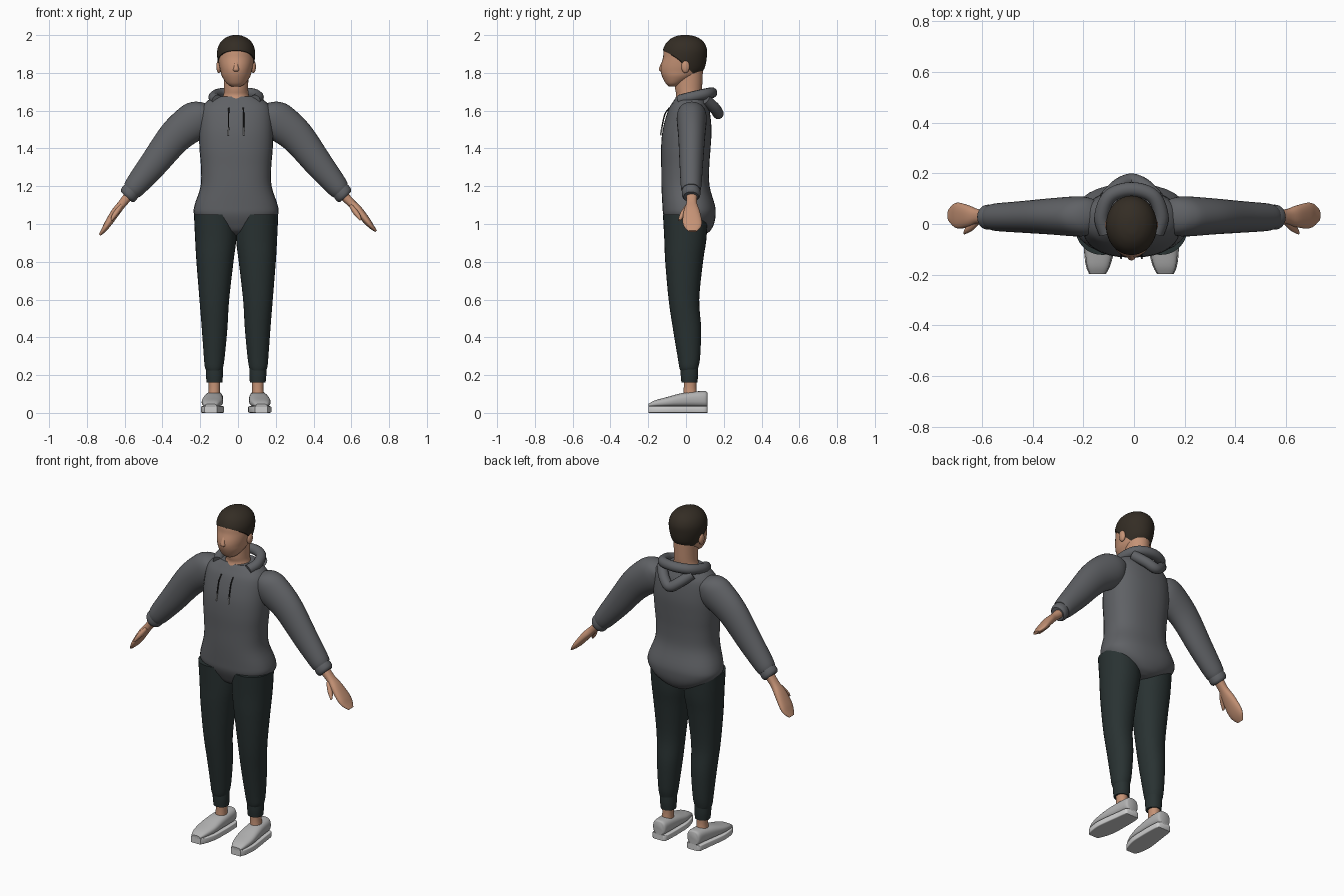
import bpy, bmesh, math
from mathutils import Vector

old = bpy.data.objects.get("Cube")
if old:
    bpy.data.objects.remove(old)

MID = -0.01  # the body's middle line
X, Y, Z = Vector((1, 0, 0)), Vector((0, 1, 0)), Vector((0, 0, 1))
made = []


def material(name, r, g, b):
    m = bpy.data.materials.new(name)
    m.use_nodes = True
    m.diffuse_color = (r, g, b, 1)
    m.node_tree.nodes["Principled BSDF"].inputs["Base Color"].default_value = (r, g, b, 1)
    return m


GREY = material("hoodie grey", 0.115, 0.12, 0.13)
GREEN = material("dark green cloth", 0.022, 0.032, 0.032)
SKIN = material("skin", 0.56, 0.29, 0.18)
HAIR = material("dark brown hair", 0.034, 0.026, 0.018)
SHOE = material("shoe grey", 0.45, 0.45, 0.45)
SOLE = material("sole white", 0.62, 0.62, 0.62)
CORD = material("cord black", 0.02, 0.02, 0.02)
TIP = material("cord tip silver", 0.5, 0.5, 0.5)


def smooth(rows, steps=4):
    """Catmull-Rom refinement of a list of equal-length tuples."""
    out = []
    for i in range(len(rows) - 1):
        a, b, c, d = (rows[max(0, min(len(rows) - 1, i + k))] for k in (-1, 0, 1, 2))
        for s in range(steps):
            t = s / steps
            out.append(tuple(q + 0.5 * t * (r - p + t * (2 * p - 5 * q + 4 * r - w
                       + t * (3 * (q - r) + w - p))) for p, q, r, w in zip(a, b, c, d)))
    return out + [tuple(rows[-1])]


def skin_rings(name, rings, mat):
    """Join closed rings of points into one capped surface."""
    bm = bmesh.new()
    loops = [[bm.verts.new(p) for p in ring] for ring in rings]
    n = len(loops[0])
    for a, b in zip(loops, loops[1:]):
        for j in range(n):
            bm.faces.new((a[j], a[(j + 1) % n], b[(j + 1) % n], b[j]))
    bm.faces.new(loops[0])
    bm.faces.new(loops[-1])
    bmesh.ops.recalc_face_normals(bm, faces=bm.faces)
    mesh = bpy.data.meshes.new(name)
    bm.to_mesh(mesh)
    bm.free()
    mesh.materials.append(mat)
    obj = bpy.data.objects.new(name, mesh)
    bpy.context.collection.objects.link(obj)
    made.append(obj)
    return obj


def ring(c, u, v, ru, rv, power=2.0, n=32):
    def se(w):
        return math.copysign(abs(w) ** (2 / power), w)
    turn = [2 * math.pi * k / n for k in range(n)]
    return [Vector(c) + u * ru * se(math.cos(t)) + v * rv * se(math.sin(t)) for t in turn]


def loft(name, rows, mat, u, v, power=2.0, steps=4):
    """Rows are x, y, z, radius along u, radius along v."""
    rows = smooth(rows, steps) if steps > 1 else rows
    return skin_rings(name, [ring(r[:3], u, v, r[3], r[4], power) for r in rows], mat)


def upright(rows, x=MID):
    """Rows of z, half width, front y, back y become loft rows."""
    return [(x, (f + b) / 2, z, w, (b - f) / 2) for z, w, f, b in rows]


def tube(name, pts, radius, mat):
    cu = bpy.data.curves.new(name, "CURVE")
    cu.dimensions = "3D"
    cu.bevel_depth, cu.bevel_resolution, cu.use_fill_caps = radius, 4, True
    sp = cu.splines.new("POLY")
    pts = smooth(pts, 6)
    sp.points.add(len(pts) - 1)
    for p, q in zip(sp.points, pts):
        p.co = (*q, 1)
    cu.materials.append(mat)
    obj = bpy.data.objects.new(name, cu)
    bpy.context.collection.objects.link(obj)


def ball(name, loc, size, mat):
    x, y, z = loc
    rows = [(x, y, z - size[2] * math.cos(a), size[0] * math.sin(a), size[1] * math.sin(a))
            for a in (0.05 + k * 3.04 / 12 for k in range(13))]
    loft(name, rows, mat, X, Y, steps=1)


# Hoodie body with a rounded seat
loft("hoodie_body", upright([
    (0.94, 0.03, -0.03, 0.09), (0.96, 0.10, -0.075, 0.125), (1.0, 0.18, -0.10, 0.148),
    (1.05, 0.222, -0.12, 0.157), (1.1, 0.22, -0.125, 0.153), (1.2, 0.188, -0.13, 0.125),
    (1.3, 0.186, -0.131, 0.123), (1.4, 0.194, -0.132, 0.13), (1.5, 0.196, -0.123, 0.135),
    (1.6, 0.188, -0.095, 0.125), (1.645, 0.16, -0.07, 0.11), (1.675, 0.115, -0.05, 0.10)]),
    GREY, X, Y, power=2.4)

# Hood: collar roll and hanging point
def arch(half):
    """Mirror a half path about the middle line; its last point is the middle."""
    left = [(MID + x, y, z) for x, y, z in half]
    return left + [(MID - x, y, z) for x, y, z in reversed(half[:-1])]


tube("hood_collar", arch([(0.10, -0.035, 1.655), (0.118, 0.03, 1.672), (0.085, 0.11, 1.69),
                          (0, 0.137, 1.695)]), 0.029, GREY)
tube("hood_point", arch([(0.10, 0.10, 1.66), (0.05, 0.15, 1.615), (0, 0.17, 1.585)]), 0.03, GREY)

# Neck and head
loft("neck", upright([(1.64, 0.085, -0.07, 0.09), (1.68, 0.068, -0.052, 0.082),
                      (1.72, 0.064, -0.058, 0.085), (1.82, 0.066, -0.06, 0.09)]), SKIN, X, Y)
HEAD = smooth([
    (1.728, 0.025, -0.09, -0.045), (1.745, 0.05, -0.108, -0.01), (1.78, 0.074, -0.126, 0.055),
    (1.81, 0.083, -0.134, 0.088), (1.84, 0.09, -0.132, 0.10), (1.88, 0.096, -0.122, 0.106),
    (1.92, 0.095, -0.117, 0.107), (1.955, 0.081, -0.10, 0.093), (1.98, 0.055, -0.072, 0.065),
    (1.993, 0.025, -0.04, 0.03), (1.996, 0.008, -0.015, 0.005)], 6)
loft("head", upright(HEAD), SKIN, X, Y, steps=1)
loft("nose", [(MID, -0.118, 1.868, 0.007, 0.005), (MID, -0.127, 1.835, 0.012, 0.012),
              (MID, -0.13, 1.815, 0.016, 0.013), (MID, -0.125, 1.805, 0.008, 0.005)], SKIN, X, Y)


def head_point(z, a, grow):
    for p, q in zip(HEAD, HEAD[1:]):
        if z <= q[0]:
            break
    t = min(1, (z - p[0]) / (q[0] - p[0]))
    _, w, f, b = (m + (n - m) * t for m, n in zip(p, q))
    return Vector((MID + (w + grow) * math.sin(a), (f + b) / 2 - ((b - f) / 2 + grow) * math.cos(a),
                   z + grow))


def hairline(a):
    c = math.cos(a)
    return 1.84 + 0.075 * c ** 0.7 if c > 0 else 1.84 - 0.048 * min(1, -1.6 * c)


around = [2 * math.pi * k / 64 for k in range(64)]
hair_rings = []
for k in range(25):
    t = math.sin(k / 24 * math.pi / 2)
    hair_rings.append([head_point(hairline(a) + (1.996 - hairline(a)) * t, a, 0.004) for a in around])
skin_rings("hair", hair_rings, HAIR)

# Paired parts
for side, s in (("left", 1), ("right", -1)):
    def at(x):
        return MID + s * x

    def spots(rows):
        return [(at(r[0]), *r[1:]) for r in rows]

    ball(side + "_ear", (at(0.091), -0.003, 1.833), (0.014, 0.022, 0.034), SKIN)

    # Sleeve and cuff
    across = Vector((s * 0.73, 0, 0.69))
    loft(side + "_sleeve", spots([
        (0.13, 0.03, 1.62, 0.02, 0.02), (0.15, 0.03, 1.605, 0.06, 0.06),
        (0.18, 0.03, 1.585, 0.085, 0.075), (0.22, 0.03, 1.545, 0.103, 0.079),
        (0.325, 0.03, 1.46, 0.09, 0.071), (0.44, 0.028, 1.315, 0.075, 0.062),
        (0.53, 0.027, 1.205, 0.06, 0.055), (0.553, 0.027, 1.177, 0.052, 0.049)]), GREY, across, Y)
    loft(side + "_sleeve_cuff", spots([
        (0.545, 0.027, 1.187, 0.046, 0.045), (0.56, 0.027, 1.168, 0.05, 0.049),
        (0.572, 0.027, 1.153, 0.049, 0.048), (0.58, 0.027, 1.143, 0.04, 0.04)]), GREY, across, Y)

    # Hand and thumb; the left hand reaches out a little further
    far = 0.02 if s > 0 else 0.0
    palm = [(0.565, 0.03, 1.155, 0.026, 0.03), (0.605, 0.03, 1.105, 0.022, 0.028),
            (0.64, 0.03, 1.06, 0.023, 0.042), (0.68, 0.033, 1.0, 0.019, 0.051),
            (0.702, 0.035, 0.967, 0.013, 0.044), (0.722, 0.035, 0.942, 0.006, 0.022)]
    palm = [(x + far * (x - 0.565) / 0.16, y, z + far * (x - 0.565) / 0.16, a, b)
            for x, y, z, a, b in palm]
    loft(side + "_hand", spots(palm), SKIN, across, Y, power=2.3)
    loft(side + "_thumb", spots([
        (0.605, 0.01, 1.10, 0.01, 0.012), (0.63, -0.008, 1.065, 0.014, 0.018),
        (0.65, -0.024, 1.038, 0.011, 0.013), (0.66, -0.035, 1.02, 0.005, 0.006)]), SKIN, across, Y)

    # Trouser leg, cuff and ankle: z, inner x, outer x, front y, back y
    def leg(name, rows, mat):
        loft(side + name, [(at((i + o) / 2), (f + b) / 2, z, (o - i) / 2, (b - f) / 2)
                           for z, i, o, f, b in rows], mat, X, Y, power=2.15)

    leg("_trouser_leg", [
        (0.225, 0.075, 0.158, -0.03, 0.06), (0.245, 0.068, 0.166, -0.036, 0.066),
        (0.3, 0.06, 0.171, -0.045, 0.075), (0.45, 0.046, 0.182, -0.07, 0.08),
        (0.6, 0.037, 0.194, -0.092, 0.07), (0.8, 0.014, 0.21, -0.11, 0.09),
        (0.92, 0.0, 0.217, -0.115, 0.108), (1.05, 0.004, 0.223, -0.122, 0.115)], GREEN)
    leg("_trouser_cuff", [(0.16, 0.073, 0.156, -0.024, 0.06), (0.2, 0.07, 0.16, -0.028, 0.064),
                          (0.24, 0.07, 0.16, -0.028, 0.064)], GREEN)
    leg("_ankle", [(0.08, 0.083, 0.15, -0.015, 0.062), (0.13, 0.085, 0.145, -0.012, 0.055),
                   (0.18, 0.083, 0.148, -0.012, 0.056)], SKIN)

    # Shoe: x, y, half width, top of the upper
    shape = [(0.115, 0.113, 0.033, 0.108), (0.115, 0.10, 0.044, 0.115), (0.117, 0.04, 0.05, 0.113),
             (0.122, -0.03, 0.055, 0.103), (0.127, -0.10, 0.057, 0.084),
             (0.132, -0.165, 0.045, 0.066), (0.134, -0.198, 0.03, 0.048)]
    loft(side + "_shoe_upper", spots([(x, y, (t + 0.03) / 2, w * 0.97, (t - 0.03) / 2)
                                      for x, y, w, t in shape]), SHOE, X, Z, power=2.6)
    loft(side + "_shoe_sole", spots([(x, y, 0.018, w + 0.003, 0.018)
                                     for x, y, w, t in shape]), SOLE, X, Z, power=9)

    # Drawstring with a hard tip
    tube(side + "_drawstring", [(at(0.038), -0.088, 1.615), (at(0.04), -0.112, 1.58),
                                (at(0.04), -0.128, 1.51)], 0.0035, CORD)
    tube(side + "_drawstring_tip", [(at(0.04), -0.128, 1.51), (at(0.041), -0.135, 1.47)], 0.004, TIP)

# Smooth shading with sharp edges kept
bpy.ops.object.select_all(action="DESELECT")
for obj in made:
    obj.select_set(True)
bpy.context.view_layer.objects.active = made[0]
bpy.ops.object.shade_smooth_by_angle(angle=math.radians(40))
